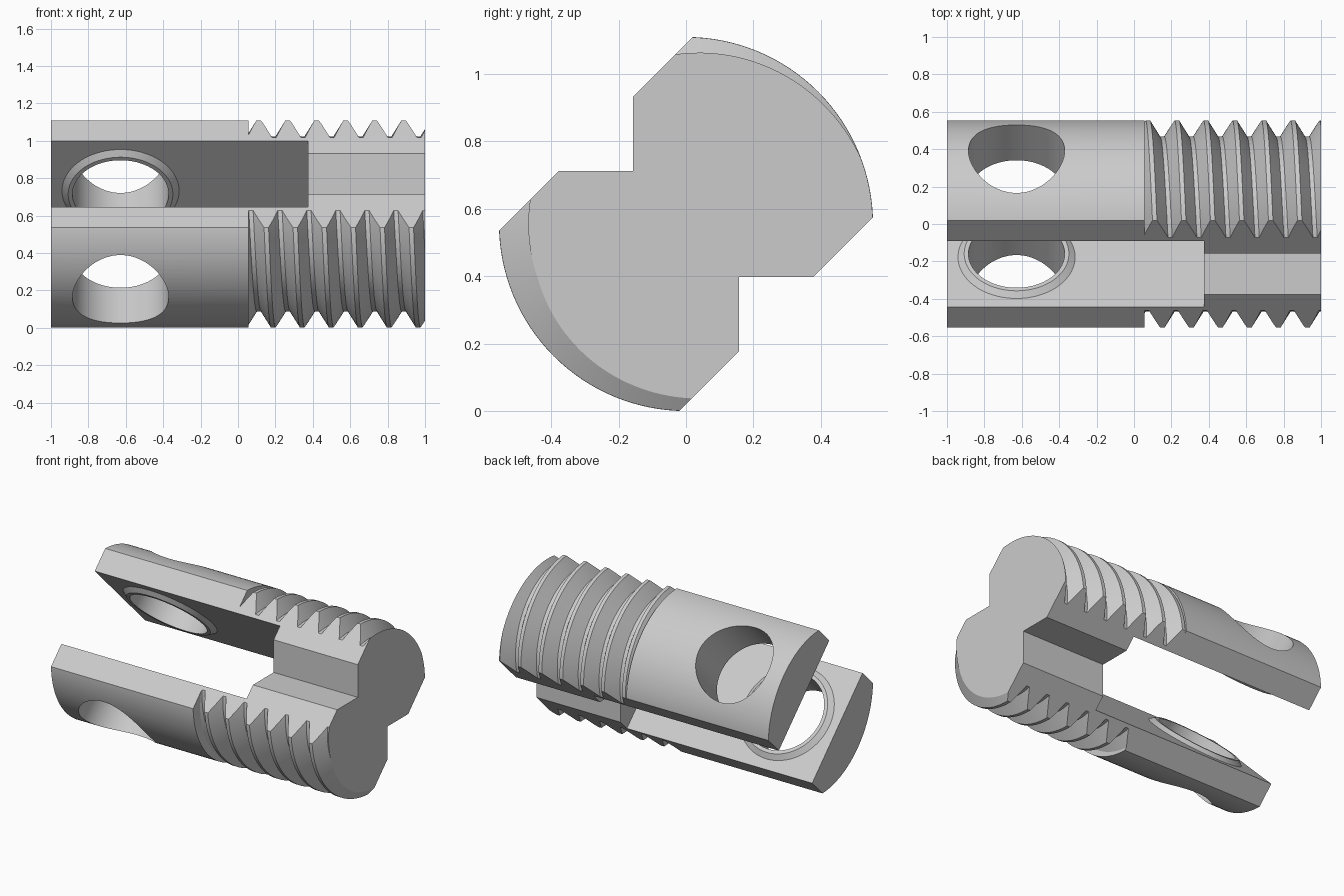
import bpy
import bmesh
from math import pi, sin, cos, radians
from mathutils import Matrix

if "Cube" in bpy.data.objects:
    bpy.data.objects.remove(bpy.data.objects["Cube"], do_unlink=True)

R, ROOT, PITCH = 0.555, 0.468, 0.155
SEG = 128
HOLE_X = -0.628
AXIS_X = Matrix.Rotation(pi / 2, 4, 'Y')
TILT = Matrix.Rotation(radians(-45), 4, 'X')   # local z becomes the arm direction

steel = bpy.data.materials.new("grey_steel")
steel.use_nodes = True
GREY = (0.6, 0.6, 0.6, 1)
steel.diffuse_color = GREY
steel.node_tree.nodes["Principled BSDF"].inputs["Base Color"].default_value = GREY


def finish(name, bm):
    bmesh.ops.recalc_face_normals(bm, faces=bm.faces)
    mesh = bpy.data.meshes.new(name)
    bm.to_mesh(mesh)
    bm.free()
    mesh.materials.append(steel)
    obj = bpy.data.objects.new(name, mesh)
    obj.location.z = R
    bpy.context.collection.objects.link(obj)
    return obj


def cone(name, r1, r2, depth, matrix):
    bm = bmesh.new()
    bmesh.ops.create_cone(bm, cap_ends=True, segments=SEG, radius1=r1,
                          radius2=r2, depth=depth, matrix=matrix)
    return finish(name, bm)


def box(name, size, matrix):
    bm = bmesh.new()
    bmesh.ops.create_cube(bm, size=1, matrix=matrix @ Matrix.Diagonal((*size, 1)))
    return finish(name, bm)


def prism(name, outline, x0, x1):
    bm = bmesh.new()
    face = bm.faces.new([bm.verts.new((x0, y, z)) for y, z in outline])
    ext = bmesh.ops.extrude_face_region(bm, geom=[face])
    moved = [g for g in ext["geom"] if isinstance(g, bmesh.types.BMVert)]
    bmesh.ops.translate(bm, verts=moved, vec=(x1 - x0, 0, 0))
    return finish(name, bm)


def thread_rod(name, start, turns):
    """Helical trapezoid thread, closed at both ends by fans."""
    bm = bmesh.new()
    crest = R - 0.0006
    profile = [(-0.012, crest), (0.012, crest), (0.066, ROOT), (0.089, ROOT)]
    n = len(profile)
    cols = n * turns
    grid = {}
    for i in range(SEG):
        a = 2 * pi * i / SEG
        # one extra turn of columns closes the seam of the helix
        for j in range(cols + 1 + (n if i == 0 else 0)):
            dx, r = profile[j % n]
            x = start + dx + PITCH * (j // n + i / SEG)
            grid[i, j] = bm.verts.new((x, r * cos(a), r * sin(a)))
    for j in range(cols + 1):
        grid[SEG, j] = grid[0, j + n]
    for i in range(SEG):
        for j in range(cols):
            bm.faces.new((grid[i, j], grid[i + 1, j],
                          grid[i + 1, j + 1], grid[i, j + 1]))
    for end, x in ((0, start - 0.3), (cols, start + PITCH * (turns + 1) + 0.3)):
        loop = [grid[i, end] for i in range(SEG + 1)]
        loop += [grid[0, end + k] for k in range(n - 1, 0, -1)]
        tip = bm.verts.new((x, 0, 0))
        for a, b in zip(loop, loop[1:] + loop[:1]):
            bm.faces.new((a, b, tip))
    return finish(name, bm)


def boolean(obj, tool, operation):
    mod = obj.modifiers.new(operation, 'BOOLEAN')
    mod.operation = operation
    mod.solver = 'EXACT'
    mod.object = tool
    bpy.context.view_layer.objects.active = obj
    bpy.ops.object.modifier_apply(modifier=mod.name)
    bpy.data.objects.remove(tool, do_unlink=True)


# Plain shank, then the threaded end
body = cone("threaded_fork", R, R, 1.155,
            Matrix.Translation((-0.5225, 0, 0)) @ AXIS_X)
boolean(body, thread_rod("thread", 0.073 - 2 * PITCH, 10), 'UNION')

# Two-lobed section with flats and square side notches
n, k, far = 0.158, 0.377, 0.6
half = [(-n, n), (-n, k), (far - n, far + k), (far + k, far - n), (k, -n)]
section = half + [(-y, -z) for y, z in half]
boolean(body, prism("section", section, -1, 1), 'INTERSECT')

# Slot between the two arms
boolean(body, box("slot", (1.575, 2, 0.5),
                  TILT @ Matrix.Translation((-0.4125, 0, 0))), 'DIFFERENCE')

# Raised tapered rims on the inner faces of both arms
for side in (1, -1):
    place = TILT @ Matrix.Translation((HOLE_X, 0, side * 0.25))
    taper = (0.28, 0.346) if side == 1 else (0.346, 0.28)
    boolean(body, cone("rim", *taper, 0.05, place), 'UNION')

# Cross hole through both arms
boolean(body, cone("cross_hole", 0.257, 0.257, 2,
                   TILT @ Matrix.Translation((HOLE_X, 0, 0))), 'DIFFERENCE')

bpy.ops.object.select_all(action='DESELECT')
body.select_set(True)
bpy.context.view_layer.objects.active = body
bpy.ops.object.shade_smooth_by_angle(angle=radians(25))
